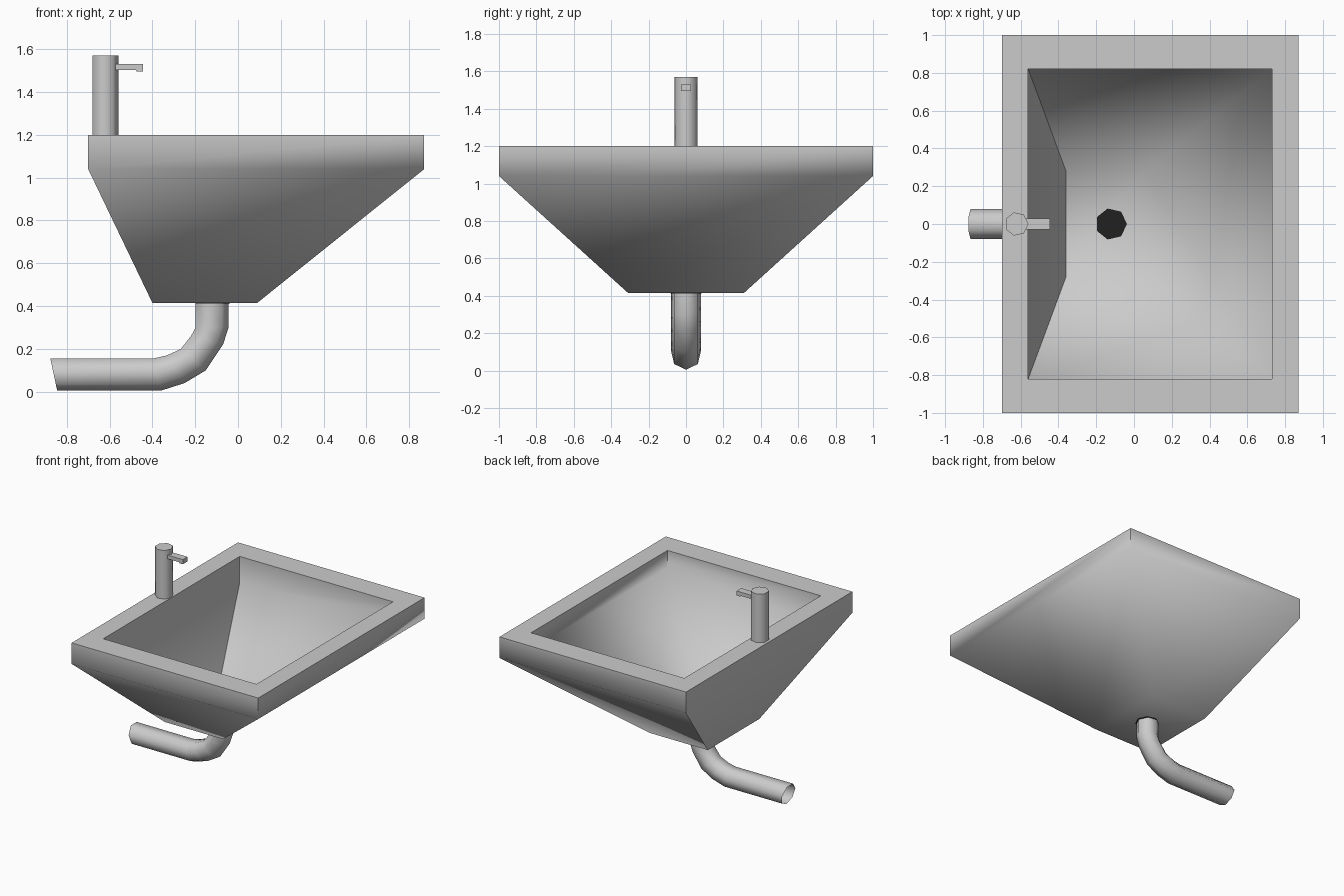
import bpy, bmesh, math
from mathutils import Vector

if "Cube" in bpy.data.objects:
    bpy.data.objects.remove(bpy.data.objects["Cube"])


def loft(name, rings, cap_start=True, cap_end=True, smooth=None):
    """Skin a list of equal-length point rings into one object."""
    bm = bmesh.new()
    loops = [[bm.verts.new(p) for p in ring] for ring in rings]
    for a, b in zip(loops, loops[1:]):
        n = len(a)
        for i in range(n):
            j = (i + 1) % n
            bm.faces.new((a[i], a[j], b[j], b[i]))
    if cap_start:
        bm.faces.new(loops[0][::-1])
    if cap_end:
        bm.faces.new(loops[-1])
    bmesh.ops.recalc_face_normals(bm, faces=bm.faces)
    mesh = bpy.data.meshes.new(name)
    bm.to_mesh(mesh)
    bm.free()
    obj = bpy.data.objects.new(name, mesh)
    bpy.context.collection.objects.link(obj)
    if smooth:
        bpy.ops.object.select_all(action='DESELECT')
        obj.select_set(True)
        bpy.context.view_layer.objects.active = obj
        bpy.ops.object.shade_smooth_by_angle(angle=math.radians(smooth))
    return obj


def rect(x0, x1, hy, z0, z1=None):
    """Rectangle ring; z0 at the x0 side, z1 at the x1 side."""
    z1 = z0 if z1 is None else z1
    return [(x0, -hy, z0), (x1, -hy, z1), (x1, hy, z1), (x0, hy, z0)]


def heptagon(center, r, tilt=0.0):
    """Seven-sided ring whose first corner points along +x, tilted in the xz plane."""
    u = Vector((math.cos(tilt), 0, -math.sin(tilt)))
    v = Vector((0, 1, 0))
    c = Vector(center)
    return [c + r * (u * math.cos(a) + v * math.sin(a))
            for a in (2 * math.pi * i / 7 for i in range(7))]


# Basin: outer shell, rim and inner bowl in one skin
loft("basin", [
    rect(-0.40, 0.09, 0.31, 0.415),
    rect(-0.70, 0.87, 1.00, 1.04),
    rect(-0.70, 0.87, 1.00, 1.20),
    rect(-0.56, 0.73, 0.82, 1.20),
    rect(-0.56, 0.73, 0.82, 1.00, 1.07),
    rect(-0.36, 0.06, 0.28, 0.46),
], smooth=60)

# Dark drain in the bowl floor
drain = loft("drain", [heptagon((-0.121, 0, z), 0.084) for z in (0.411, 0.465)])
dark = bpy.data.materials.new("drain_dark")
dark.diffuse_color = (0.015, 0.015, 0.015, 1)
dark.use_nodes = True
dark.node_tree.nodes["Principled BSDF"].inputs["Base Color"].default_value = dark.diffuse_color
drain.data.materials.append(dark)

# Waste pipe: outer bend corner and tilt of each ring, open at the end
path = [(-0.044, 0.415, 0), (-0.044, 0.30, 0), (-0.07, 0.22, 16),
        (-0.15, 0.10, 40), (-0.25, 0.04, 57), (-0.36, 0.005, 77),
        (-0.845, 0.005, 78)]
R = 0.081
rings = []
for x, z, deg in path:
    t = math.radians(deg)
    rings.append(heptagon((x - R * math.cos(t), 0, z + R * math.sin(t)), R, t))
loft("waste_pipe", rings, cap_start=False, cap_end=False, smooth=60)

# Tap column
loft("tap_column", [heptagon((-0.622, 0, z), 0.063) for z in (1.19, 1.57)], smooth=60)


# Tap spout with a slightly dropped tip
def section(x, z0, z1):
    return [(x, -0.028, z0), (x, 0.028, z0), (x, 0.028, z1), (x, -0.028, z1)]


loft("tap_spout", [section(-0.60, 1.502, 1.53), section(-0.477, 1.502, 1.53),
                   section(-0.474, 1.495, 1.53), section(-0.445, 1.495, 1.53)])
